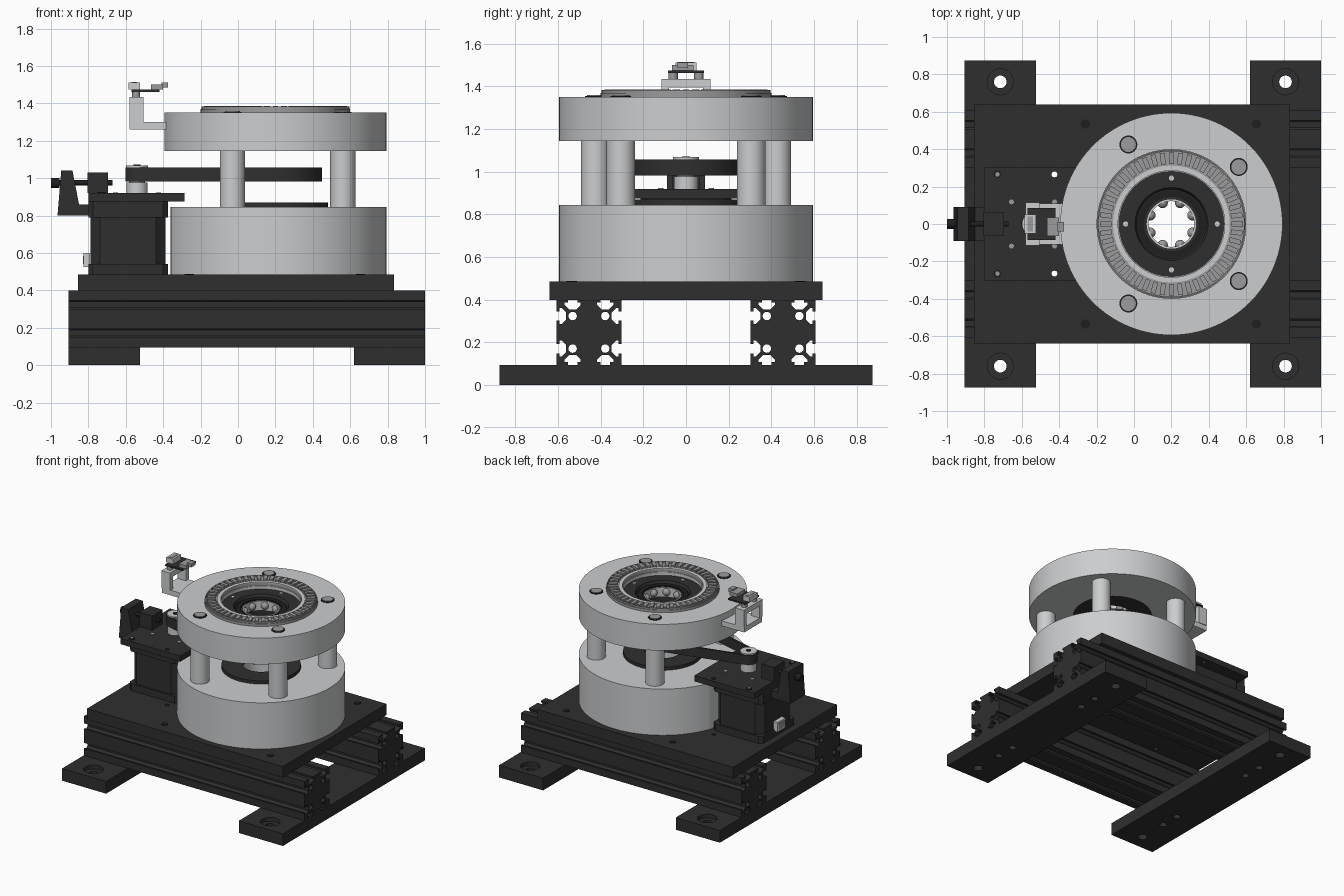
import bpy, bmesh, math
from math import sin, cos, pi, tau
from mathutils import Matrix, Vector

if "Cube" in bpy.data.objects:
    bpy.data.objects.remove(bpy.data.objects["Cube"])


def material(name, r, g, b):
    m = bpy.data.materials.new(name)
    m.use_nodes = True
    m.diffuse_color = (r, g, b, 1)
    m.node_tree.nodes["Principled BSDF"].inputs["Base Color"].default_value = (r, g, b, 1)
    return m


LIGHT = material("light grey", .60, .61, .62)
STEEL = material("steel grey", .33, .33, .34)
DARK = material("dark grey", .028, .028, .028)
BLACK = material("black", .013, .013, .013)
AXIS = 0.2          # x of the main axis
MOTOR = -0.54       # x of the motor shaft
TO_X = Matrix(((0, 0, 1), (1, 0, 0), (0, 1, 0))).to_4x4()    # profile in yz, depth along x
TO_Y = Matrix(((1, 0, 0), (0, 0, -1), (0, 1, 0))).to_4x4()   # profile in xz, depth along -y


def add(name, mesh, mat):
    mesh.materials.clear()
    mesh.materials.append(mat)
    mesh.shade_smooth()
    mesh.set_sharp_from_angle(angle=math.radians(35))
    ob = bpy.data.objects.new(name, mesh)
    bpy.context.collection.objects.link(ob)
    return ob


def from_bm(name, bm, mat):
    bmesh.ops.recalc_face_normals(bm, faces=bm.faces)
    me = bpy.data.meshes.new(name)
    bm.to_mesh(me)
    bm.free()
    return add(name, me, mat)


def circle(x, y, r, n=24):
    return [(x + r * cos(tau * i / n), y + r * sin(tau * i / n)) for i in range(n)]


def rect(x0, x1, y0, y1):
    return [(x0, y0), (x1, y0), (x1, y1), (x0, y1)]


def plate(name, loops, d0, d1, mat, turn=Matrix()):
    """Extrude an outline; the further loops become holes."""
    cu = bpy.data.curves.new(name, "CURVE")
    cu.dimensions = "2D"
    cu.fill_mode = "BOTH"
    cu.extrude = (d1 - d0) / 2
    for loop in loops:
        sp = cu.splines.new("POLY")
        sp.points.add(len(loop) - 1)
        sp.use_cyclic_u = True
        for p, (x, y) in zip(sp.points, loop):
            p.co = (x, y, 0, 1)
    tmp = bpy.data.objects.new(name + "_tmp", cu)
    bpy.context.collection.objects.link(tmp)
    dg = bpy.context.evaluated_depsgraph_get()
    me = bpy.data.meshes.new_from_object(tmp.evaluated_get(dg))
    bpy.data.objects.remove(tmp)
    bm = bmesh.new()
    bm.from_mesh(me)
    bmesh.ops.remove_doubles(bm, verts=bm.verts, dist=1e-5)
    bm.transform(turn @ Matrix.Translation((0, 0, (d0 + d1) / 2)))
    return from_bm(name, bm, mat)


def lathe(name, profile, mat, x=AXIS, y=0, n=96):
    """Spin a closed (radius, z) profile about a vertical axis."""
    bm = bmesh.new()
    rings = [[bm.verts.new((x + r * cos(tau * i / n), y + r * sin(tau * i / n), z))
              for r, z in profile] for i in range(n)]
    k = len(profile)
    for i in range(n):
        a, b = rings[i], rings[(i + 1) % n]
        for j in range(k):
            bm.faces.new((a[j], b[j], b[(j + 1) % k], a[(j + 1) % k]))
    return from_bm(name, bm, mat)


def ring(name, r0, r1, z0, z1, mat, **kw):
    return lathe(name, [(r0, z0), (r1, z0), (r1, z1), (r0, z1)], mat, **kw)


def box(name, x0, x1, y0, y1, z0, z1, mat):
    return plate(name, [rect(x0, x1, y0, y1)], z0, z1, mat)


def rod(name, x, y, r, z0, z1, mat, n=32):
    return plate(name, [circle(x, y, r, n)], z0, z1, mat)


# Foot bars with counterbored mounting holes and rail screw holes
for side, x0, x1 in (("right", -.905, -.525), ("left", .62, 1)):
    mid = (x0 + x1) / 2
    for part, r, z0, z1 in (("", .034, 0, .065), ("_top", .07, .065, .095)):
        holes = [circle(mid, s * .76, r) for s in (-1, 1)]
        if not part:
            holes += [circle(mid, s * y, .026) for s in (-1, 1) for y in (.38, .53)]
        plate(f"{side}_foot{part}", [rect(x0, x1, -.875, .875)] + holes, z0, z1, DARK)

# Slotted rails: every side of the square section carries two T-slots
H, Q = .1525, .07625
slot = [(-.022, 0), (-.022, .014), (-.038, .014), (-.038, .024), (-.016, .046)]
slot += [(-u, d) for u, d in reversed(slot)]
section = []
for k in range(4):
    c, s = round(cos(k * pi / 2)), round(sin(k * pi / 2))
    edge = [(-H, -H)] + [(m + u, d - H) for m in (-Q, Q) for u, d in slot]
    section += [(c * u - s * v, s * u + c * v) for u, v in edge]
for side, y in (("front", -.455), ("back", .455)):
    loops = [section] + [circle(a, b, .02, 16) for a in (-Q, Q) for b in (-Q, Q)]
    plate(f"{side}_rail", [[(u + y, v + .2475) for u, v in lp] for lp in loops],
          -.905, 1, DARK, TO_X)

# Base plate with bore and screws
small_holes = [circle(-.425, s * .265, .016, 12) for s in (-1, 1)]
plate("base_plate", [rect(-.855, .835, -.64, .64), circle(AXIS, 0, .125, 48)] + small_holes,
      .4, .485, DARK)
for x in (-.26, .655):
    for y in (-.535, .535):
        rod("base_screw", x, y, .025, .485, .489, BLACK)

# Lower drum, flattened beside the motor
outline = [(max(x, -.36), y) for x, y in circle(AXIS, 0, .594, 128)]
plate("lower_drum", [outline, circle(AXIS, 0, .13, 48)], .485, .845, LIGHT)
ring("lower_retainer", .13, .28, .845, .87, DARK)

# Pillars and their cap bolts
for x, y in ((-.03, .425), (.56, .305)):
    for s in (-1, 1):
        rod("pillar", x, s * y, .067, .845, 1.145, LIGHT, 40)
        rod("pillar_bolt", x, s * y, .04, 1.35, 1.36, STEEL)
        ring("bolt_rim", .04, .048, 1.35, 1.355, BLACK, x=x, y=s * y, n=32)

# Upper drum with sunken dark hub
ring("upper_drum", .28, .594, 1.145, 1.35, LIGHT, n=128)
lathe("upper_hub", [(.13, 1.15), (.28, 1.15), (.28, 1.325), (.195, 1.325),
                    (.185, 1.30), (.13, 1.30)], DARK)
ring("hub_inner_ring", .145, .18, 1.30, 1.308, BLACK)
for k in range(4):
    a = k * pi / 2
    rod("hub_screw", AXIS + .245 * cos(a), .245 * sin(a), .014, 1.325, 1.332, LIGHT, 16)

# Toothed ring on the upper drum
ring("tooth_ring", .285, .4, 1.35, 1.37, STEEL)
ring("tooth_ring_inner_rim", .285, .312, 1.37, 1.378, LIGHT)
ring("tooth_ring_outer_rim", .388, .395, 1.37, 1.382, STEEL)
bm = bmesh.new()
for k in range(48):
    m = (Matrix.Translation((AXIS, 0, 1.377)) @ Matrix.Rotation(tau * k / 48, 4, "Z")
         @ Matrix.Translation((.352, 0, 0)) @ Matrix.Diagonal((.062, .026, .018, 1)))
    bmesh.ops.create_cube(bm, size=1, matrix=m)
from_bm("ring_teeth", bm, STEEL)

# Ball bearings in the hub and in the pulley
for label, z in (("hub", 1.27), ("pulley", 1.02)):
    ring(f"{label}_bearing_race", .122, .132, z - .035, z + .035, LIGHT)
    bm = bmesh.new()
    for k in range(8):
        a = tau * (k + .5) / 8
        bmesh.ops.create_uvsphere(bm, u_segments=16, v_segments=10, radius=.028, matrix=Matrix.Translation(
            (AXIS + .122 * cos(a), .122 * sin(a), z)))
    from_bm(f"{label}_bearing_balls", bm, STEEL)

# Drive pulley and belt
ring("drive_pulley", .13, .235, .985, 1.055, DARK)


def belt_loop(r_small, r_big, n=32):
    t = math.acos((r_big - r_small) / (AXIS - MOTOR))
    t = pi - t      # tangent angle measured from +x
    big = [(-t + 2 * t * i / n) for i in range(n + 1)]
    small = [(t + 2 * (pi - t) * i / n) for i in range(n + 1)]
    return ([(AXIS + r_big * cos(a), r_big * sin(a)) for a in big]
            + [(MOTOR + r_small * cos(a), r_small * sin(a)) for a in small])


plate("belt", [belt_loop(.062, .25), belt_loop(.045, .233)], .982, 1.057, DARK)
rod("motor_pulley", MOTOR, 0, .044, .92, 1.06, STEEL)
rod("motor_pulley_collar", MOTOR, 0, .056, .92, .978, LIGHT)
rod("motor_pulley_cap", MOTOR, 0, .06, 1.058, 1.068, LIGHT)
rod("motor_shaft", MOTOR, 0, .018, 1.068, 1.072, BLACK)


# Motor with chamfered body, end caps and mounting plate
def chamfered(half, c):
    x, f = -.5875, half - c
    return [(x + u, v) for u, v in ((-half, -f), (-f, -half), (f, -half), (half, -f),
                                    (half, f), (f, half), (-f, half), (-half, f))]


plate("motor_body", [chamfered(.2, .05)], .53, .80, DARK)
plate("motor_bottom_cap", [chamfered(.2125, .025)], .485, .54, DARK)
plate("motor_top_cap", [chamfered(.2125, .025)], .79, .875, DARK)
plate("motor_plate", [rect(-.8, -.285, -.305, .305)] + small_holes, .875, .92, DARK)
for s in (-1, 1):
    rod("plate_screw", -.73, s * .265, .022, .92, .926, BLACK, 16)
    rod("plate_screw_centre", -.73, s * .265, .012, .926, .929, STEEL, 16)
    for x in (-.655, -.425):
        rod("motor_screw", x, s * .118, .013, .92, .924, STEEL, 16)
box("motor_connector", -.825, -.79, -.05, .05, .525, .6, LIGHT)
box("connector_socket", -.829, -.825, -.035, .035, .54, .585, STEEL)

# Tensioner: bracket, spindle, knob and block
plate("tensioner_bracket", [[(-.965, .8), (-.8, .8), (-.8, .86), (-.85, .86), (-.885, 1.04),
                             (-.945, 1.04)]], -.09, .09, DARK, TO_Y)
plate("tensioner_spindle", [circle(0, .975, .014, 16)], -.97, -.67, BLACK, TO_X)
plate("tensioner_knob", [circle(0, .975, .027)], -1, -.955, BLACK, TO_X)
box("tensioner_block", -.805, -.695, -.065, .065, .92, 1.03, DARK)

# Sensor bracket on the upper drum
box("bracket_arm", -.58, -.385, -.11, .11, 1.26, 1.3, LIGHT)
for s in (-1, 1):
    box("bracket_post", -.58, -.505, s * .0975 - .0175, s * .0975 + .0175, 1.3, 1.395, LIGHT)
box("bracket_top", -.58, -.505, -.115, .115, 1.395, 1.435, LIGHT)

# Sensor board and its components
for s in (-1, 1):
    rod("board_spacer", -.545, s * .06, .022, 1.435, 1.462, STEEL, 16)
box("sensor_board", -.57, -.42, -.085, .085, 1.462, 1.474, DARK)
box("sensor_socket", -.585, -.525, -.05, .05, 1.474, 1.512, LIGHT)
box("sensor_socket_opening", -.57, -.54, -.04, .04, 1.512, 1.515, STEEL)
box("sensor_head", -.465, -.4, -.065, .035, 1.474, 1.5, STEEL)
box("sensor_head_tip", -.41, -.375, -.04, .01, 1.485, 1.512, STEEL)
